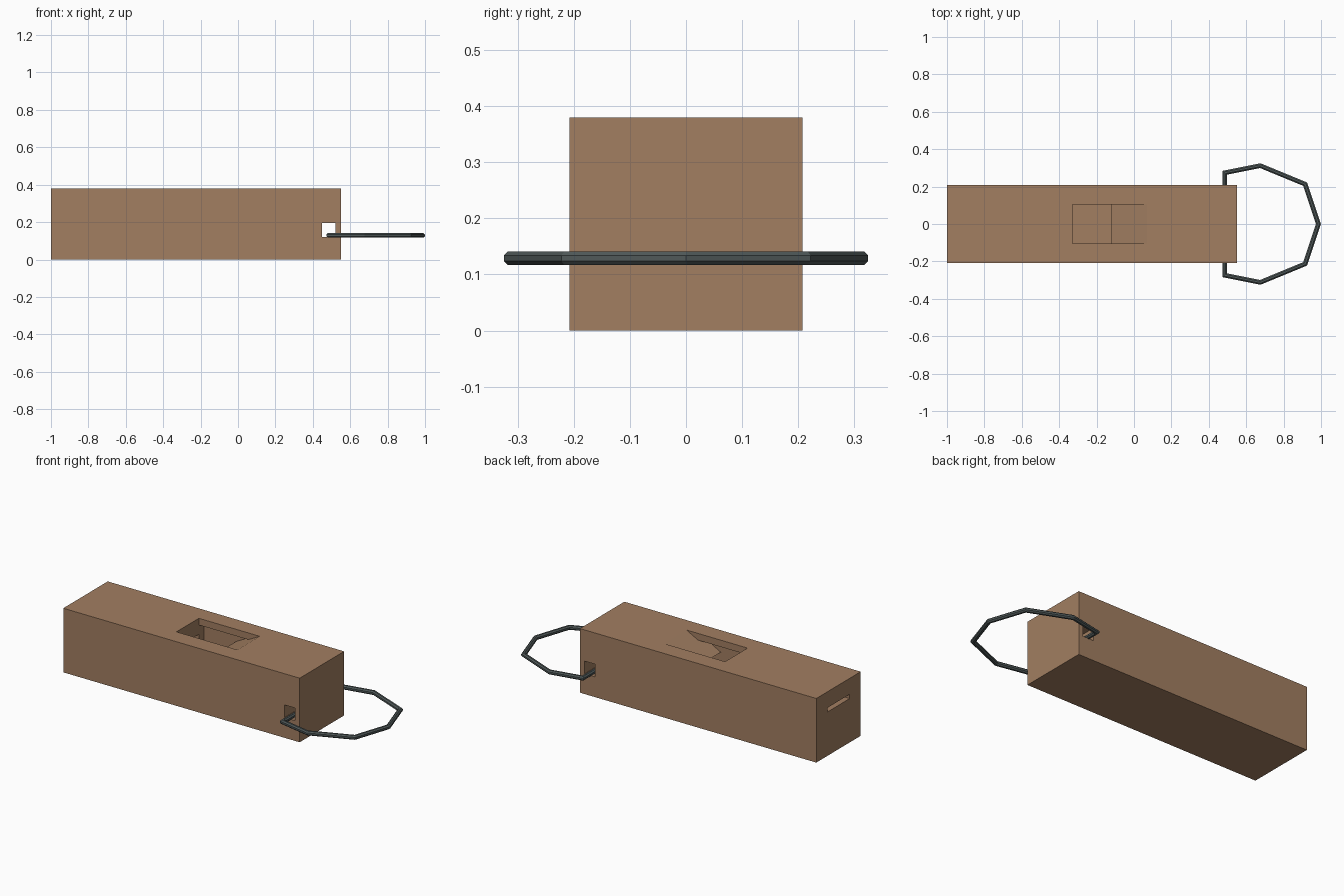
import bpy, bmesh
from math import cos, sin, pi
from mathutils import Vector

if "Cube" in bpy.data.objects:
    bpy.data.objects.remove(bpy.data.objects["Cube"])


def paint(ob, name, rgb):
    mat = bpy.data.materials.new(name)
    mat.diffuse_color = (*rgb, 1)
    mat.use_nodes = True
    mat.node_tree.nodes["Principled BSDF"].inputs["Base Color"].default_value = mat.diffuse_color
    ob.data.materials.append(mat)


def to_object(bm, name):
    bmesh.ops.recalc_face_normals(bm, faces=bm.faces)
    me = bpy.data.meshes.new(name)
    bm.to_mesh(me)
    bm.free()
    ob = bpy.data.objects.new(name, me)
    bpy.context.collection.objects.link(ob)
    return ob


def prism(name, profile, half_width):
    """Extrude an x/z side profile symmetrically along y."""
    bm = bmesh.new()
    face = bm.faces.new([bm.verts.new((x, -half_width, z)) for x, z in profile])
    ext = bmesh.ops.extrude_face_region(bm, geom=[face])["geom"]
    moved = [g for g in ext if isinstance(g, bmesh.types.BMVert)]
    bmesh.ops.translate(bm, verts=moved, vec=(0, 2 * half_width, 0))
    return to_object(bm, name)


def rect(x0, x1, z0, z1):
    return [(x0, z0), (x1, z0), (x1, z1), (x0, z1)]


def carve(ob, cutter):
    cutter.hide_render = True
    mod = ob.modifiers.new("cut", 'BOOLEAN')
    mod.operation = 'DIFFERENCE'
    mod.solver = 'EXACT'
    mod.object = cutter
    bpy.context.view_layer.objects.active = ob
    bpy.ops.object.modifier_apply(modifier=mod.name)
    bpy.data.objects.remove(cutter)


# Whistle body: plain wooden block
body = prism("whistle_body", rect(-1, 0.55, 0, 0.38), 0.208)
paint(body, "wood", (0.36, 0.21, 0.12))

# Sound chamber, wider than the window, with the sloping lip left standing
carve(body, prism("chamber_cutter", [(-0.33, 0.04), (0.38, 0.04), (0.38, 0.28),
                                     (-0.12, 0.28), (-0.006, 0.34), (-0.33, 0.34)], 0.155))
# Window in the top, ending in the ramp
carve(body, prism("window_cutter", [(-0.33, 0.32), (-0.044, 0.32),
                                    (0.089, 0.39), (-0.33, 0.39)], 0.105))
# Windway from the mouthpiece end to the chamber
carve(body, prism("windway_cutter", rect(-1.1, -0.30, 0.26, 0.285), 0.105))
# Cross hole for the ring
carve(body, prism("ring_hole_cutter", rect(0.45, 0.52, 0.12, 0.195), 0.3))

# Key ring: mitred octagonal wire along a closed, mirrored path
half = [(0.485, 0.274), (0.675, 0.312), (0.915, 0.213)]
path = half + [(0.986, 0)] + [(x, -y) for x, y in reversed(half)]
path = [Vector((x, y, 0.129)) for x, y in path]
bm = bmesh.new()
n, sides, radius = len(path), 8, 0.0133
rings = []
for i, p in enumerate(path):
    d0 = (p - path[i - 1]).normalized()
    d1 = (path[(i + 1) % n] - p).normalized()
    tangent = (d0 + d1).normalized()
    side = tangent.cross(Vector((0, 0, 1)))
    miter = 1 / tangent.dot(d0)
    ring = []
    for k in range(sides):
        a = 2 * pi * (k + 0.5) / sides
        ring.append(bm.verts.new(p + side * (radius * cos(a) * miter)
                                 + Vector((0, 0, radius * sin(a)))))
    rings.append(ring)
for i in range(n):
    a, b = rings[i], rings[(i + 1) % n]
    for k in range(sides):
        m = (k + 1) % sides
        bm.faces.new((a[k], a[m], b[m], b[k]))
key_ring = to_object(bm, "key_ring")
paint(key_ring, "dark_metal", (0.08, 0.10, 0.10))
